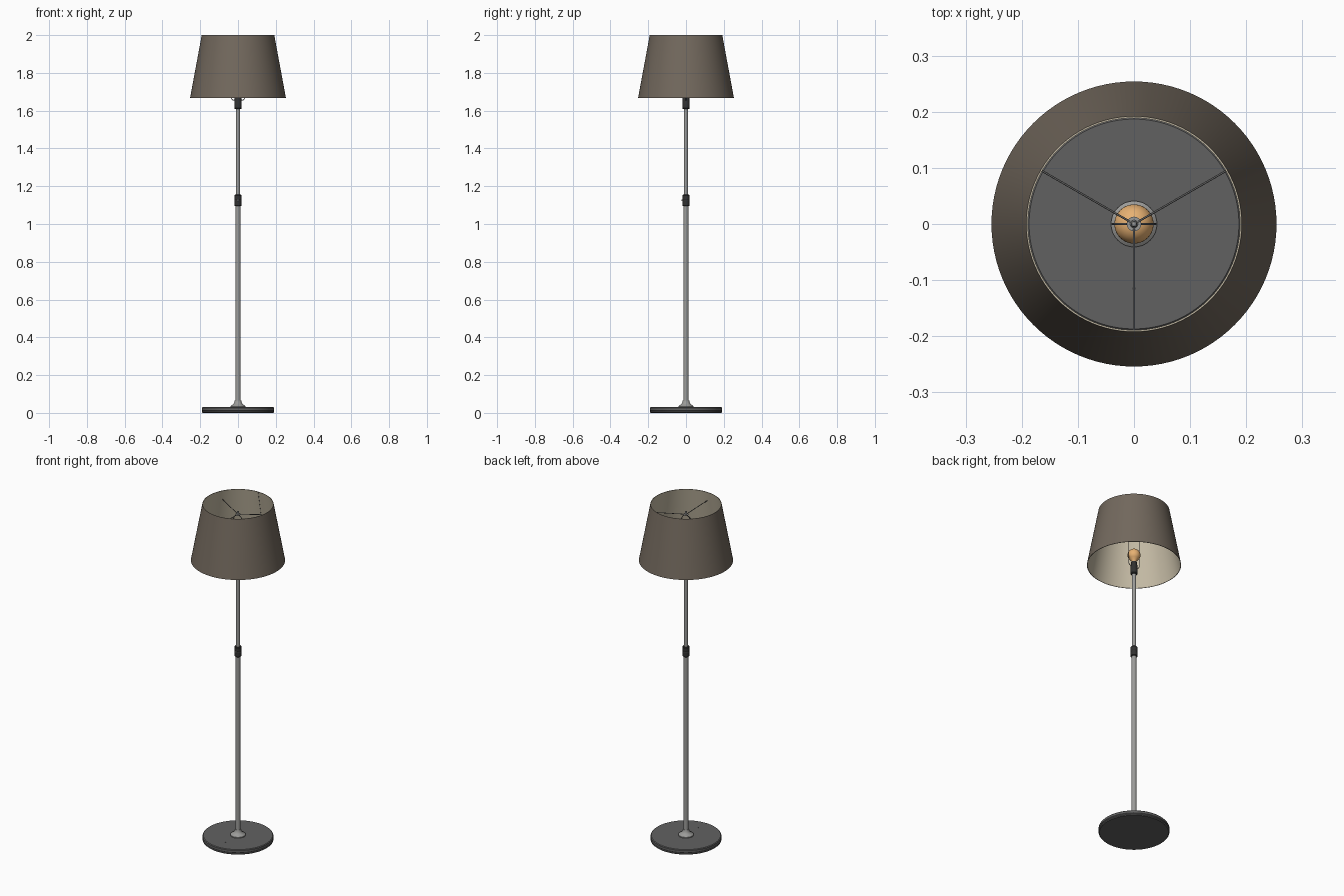
import bpy, bmesh, math
from mathutils import Vector

if "Cube" in bpy.data.objects:
    bpy.data.objects.remove(bpy.data.objects["Cube"])


def material(name, rgb):
    m = bpy.data.materials.new(name)
    m.diffuse_color = (*rgb, 1)
    m.use_nodes = True
    m.node_tree.nodes["Principled BSDF"].inputs["Base Color"].default_value = m.diffuse_color
    return m


FABRIC = material("shade_fabric", (0.17, 0.14, 0.11))
LINING = material("shade_lining", (0.55, 0.49, 0.37))
IRON = material("dark_iron", (0.12, 0.12, 0.12))
BLACK = material("black_plastic", (0.03, 0.03, 0.03))
STEEL = material("steel", (0.33, 0.33, 0.32))
AMBER = material("amber_glass", (0.8, 0.44, 0.17))


def finish(obj, mat, angle=30):
    if mat:
        obj.data.materials.append(mat)
    bpy.ops.object.select_all(action='DESELECT')
    obj.select_set(True)
    bpy.context.view_layer.objects.active = obj
    bpy.ops.object.shade_smooth_by_angle(angle=math.radians(angle))
    return obj


def lathe(name, profile, mat, seg=64, closed=False):
    """Revolve (radius, z) points about z; points with r = 0 become poles."""
    bm = bmesh.new()
    rings = []
    for r, z in profile:
        n = 1 if r == 0 else seg
        rings.append([bm.verts.new((r * math.cos(2 * math.pi * i / seg),
                                    r * math.sin(2 * math.pi * i / seg), z)) for i in range(n)])
    pairs = list(zip(rings, rings[1:]))
    if closed:
        pairs.append((rings[-1], rings[0]))
    for a, b in pairs:
        for i in range(seg):
            j = (i + 1) % seg
            quad = [a[i % len(a)], a[j % len(a)], b[j % len(b)], b[i % len(b)]]
            bm.faces.new(list(dict.fromkeys(quad)))
    bmesh.ops.recalc_face_normals(bm, faces=bm.faces)
    me = bpy.data.meshes.new(name)
    bm.to_mesh(me)
    bm.free()
    obj = bpy.data.objects.new(name, me)
    bpy.context.collection.objects.link(obj)
    return finish(obj, mat)


def wire(name, pts, radius, mat, smooth=False):
    """Round wire through the points, turned into a mesh."""
    cu = bpy.data.curves.new(name, 'CURVE')
    cu.dimensions = '3D'
    cu.bevel_depth = radius
    cu.bevel_resolution = 2
    cu.use_fill_caps = True
    if smooth:
        sp = cu.splines.new('BEZIER')
        sp.bezier_points.add(len(pts) - 1)
        for bp, p in zip(sp.bezier_points, pts):
            bp.co = p
            bp.handle_left_type = bp.handle_right_type = 'AUTO'
        sp.resolution_u = 8
    else:
        sp = cu.splines.new('POLY')
        sp.points.add(len(pts) - 1)
        for q, p in zip(sp.points, pts):
            q.co = (*p, 1)
    obj = bpy.data.objects.new(name, cu)
    bpy.context.collection.objects.link(obj)
    bpy.ops.object.select_all(action='DESELECT')
    obj.select_set(True)
    bpy.context.view_layer.objects.active = obj
    bpy.ops.object.convert(target='MESH')
    return finish(bpy.context.view_layer.objects.active, mat, 50)


# Round weighted base with a shallow groove in its rim
lathe("base", [(0, 0), (0.186, 0), (0.191, 0.004), (0.191, 0.009), (0.189, 0.011),
               (0.191, 0.013), (0.191, 0.026), (0.187, 0.030), (0, 0.030)], IRON, 96)
# Small button on the base
lathe("base_button", [(0, 0.029), (0.003, 0.029), (0.003, 0.031), (0, 0.032)],
      BLACK, 16).location.y = -0.115

# Flared foot collar and two-stage pole
lathe("foot_collar", [(0, 0.029), (0.041, 0.029), (0.041, 0.035), (0.035, 0.040),
                      (0.025, 0.046), (0.019, 0.055), (0.017, 0.066), (0, 0.066)], STEEL)
lathe("lower_pole", [(0, 0.03), (0.0135, 0.03), (0.0135, 1.11), (0, 1.11)], STEEL, 32)
lathe("upper_pole", [(0, 1.10), (0.0115, 1.10), (0.0115, 1.62), (0, 1.62)], STEEL, 32)

# Height clamp with its screw facing the front
lathe("height_clamp", [(0, 1.095), (0.016, 1.095), (0.019, 1.099), (0.019, 1.122),
                       (0.0178, 1.124), (0.0178, 1.128), (0.019, 1.130), (0.019, 1.151),
                       (0.016, 1.155), (0, 1.155)], BLACK, 48)
screw = lathe("clamp_screw", [(0, 0), (0.005, 0), (0.005, 0.007), (0.004, 0.008), (0, 0.008)],
              STEEL, 24)
screw.location = (0, -0.0165, 1.126)
screw.rotation_euler.x = math.radians(90)

# Bulb socket
lathe("socket", [(0, 1.608), (0.016, 1.608), (0.0195, 1.613), (0.0195, 1.645), (0.018, 1.648),
                 (0.018, 1.664), (0.015, 1.672), (0.015, 1.684), (0, 1.684)], BLACK, 48)

# Pear-shaped bulb and its cap
lathe("bulb_cap", [(0, 1.675), (0.0125, 1.675), (0.0125, 1.692), (0, 1.692)], STEEL, 32)
arc = [(0.035 * math.cos(math.radians(a)), 1.728 + 0.035 * math.sin(math.radians(a)))
       for a in range(-40, 90, 10)]
lathe("bulb", [(0, 1.686), (0.0125, 1.686), (0.016, 1.694), *arc, (0, 1.763)], AMBER, 48)

# Harp: a symmetric wire loop from the socket to the hub
half = [(0.012, 1.662), (0.026, 1.656), (0.036, 1.667), (0.036, 1.70), (0.036, 1.80),
        (0.034, 1.88), (0.020, 1.925)]
loop = [(-x, 0, z) for x, z in half] + [(0, 0, 1.936)] + [(x, 0, z) for x, z in reversed(half)]
wire("harp", loop, 0.0018, IRON, smooth=True)

# Hub washer with finial
lathe("hub_washer", [(0, 1.936), (0.013, 1.936), (0.013, 1.940), (0, 1.940)], STEEL, 32)
lathe("finial", [(0, 1.938), (0.007, 1.938), (0.007, 1.944), (0.004, 1.947),
                 (0.0055, 1.952), (0.004, 1.957), (0, 1.958)], STEEL, 32)

# Three spokes from the hub to the shade
for k, deg in enumerate((30, 150, 270)):
    c, s = math.cos(math.radians(deg)), math.sin(math.radians(deg))
    wire(f"shade_spoke_{k + 1}", [(0.008 * c, 0.008 * s, 1.939), (0.198 * c, 0.198 * s, 1.944)],
         0.0018, IRON)

# Tapered drum shade: fabric outside, cream lining and rims
shade = lathe("shade", [(0.254, 1.666), (0.192, 2.0), (0.189, 2.0), (0.251, 1.666)],
              FABRIC, 96, closed=True)
shade.data.materials.append(LINING)
for f in shade.data.polygons:
    outward = f.normal.xy.dot(Vector(f.center).xy.normalized())
    f.material_index = 0 if outward > 0.5 else 1

# Vertical seam inside the back of the shade
wire("shade_seam", [(0, 0.2505, 1.668), (0, 0.1892, 1.998)], 0.001, IRON)
